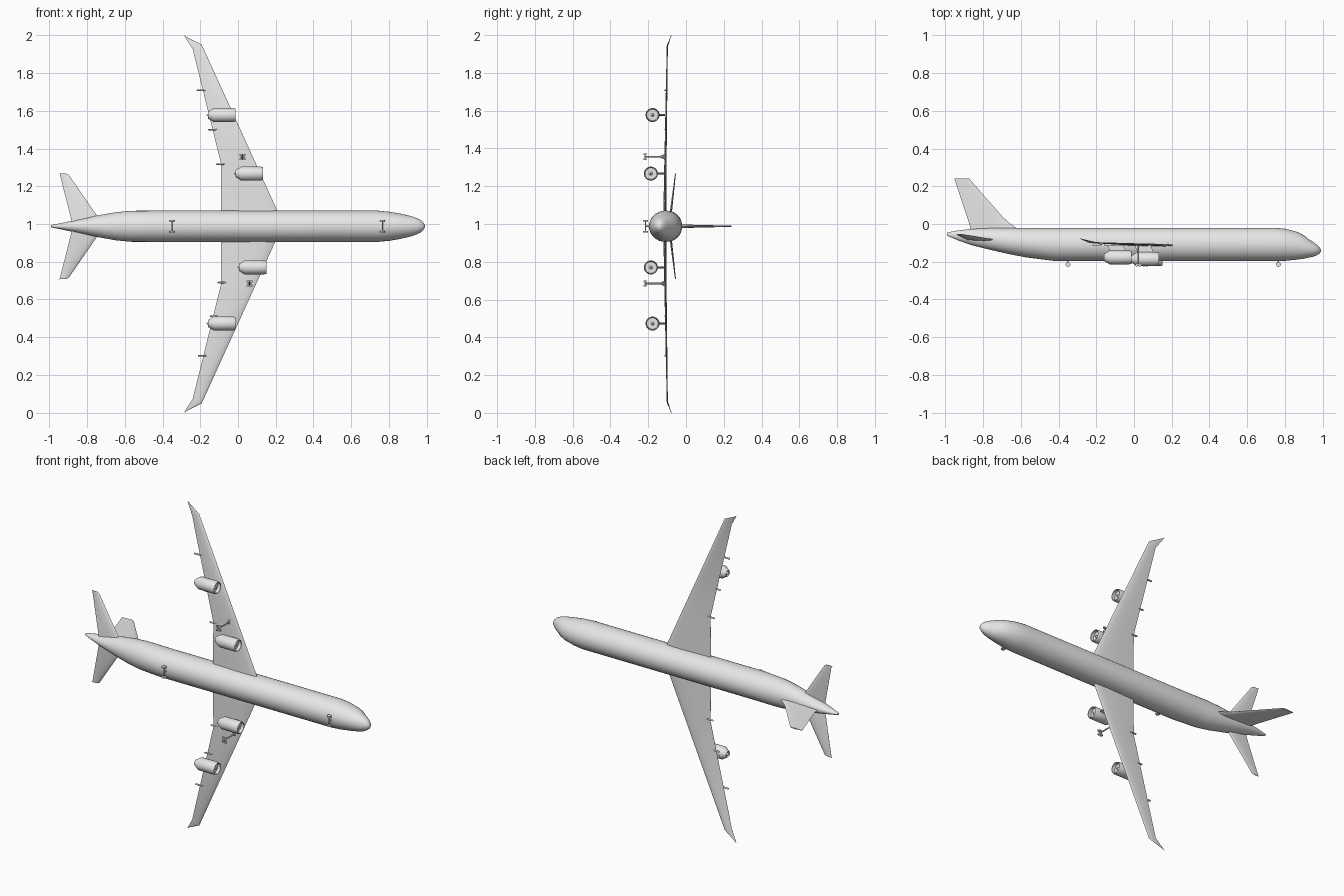
import bpy, bmesh, math
from mathutils import Vector

cube = bpy.data.objects.get("Cube")
if cube:
    bpy.data.objects.remove(cube, do_unlink=True)

GREY = (0.8, 0.8, 0.8, 1)
mat = bpy.data.materials.new("light_grey")
mat.use_nodes = True
mat.diffuse_color = GREY
mat.node_tree.nodes["Principled BSDF"].inputs["Base Color"].default_value = GREY

BODY_Z = 0.988   # fuselage axis
WING_Z = 1.0     # wing symmetry plane


def loft(name, rings, angle=35):
    """Skin a list of equal-length point rings and cap both ends."""
    bm = bmesh.new()
    loops = [[bm.verts.new(p) for p in ring] for ring in rings]
    n = len(loops[0])
    for a, b in zip(loops, loops[1:]):
        for i in range(n):
            j = (i + 1) % n
            bm.faces.new((a[i], a[j], b[j], b[i]))
    bm.faces.new(loops[0])
    bm.faces.new(loops[-1])
    bmesh.ops.recalc_face_normals(bm, faces=bm.faces)
    me = bpy.data.meshes.new(name)
    bm.to_mesh(me)
    bm.free()
    me.materials.append(mat)
    ob = bpy.data.objects.new(name, me)
    bpy.context.collection.objects.link(ob)
    bpy.ops.object.select_all(action='DESELECT')
    ob.select_set(True)
    bpy.context.view_layer.objects.active = ob
    bpy.ops.object.shade_smooth_by_angle(angle=math.radians(angle))
    return ob


def ellipse(x, y, z, ry, rz, n=32):
    return [(x, y + ry * math.cos(2 * math.pi * i / n),
             z + rz * math.sin(2 * math.pi * i / n)) for i in range(n)]


def rod(name, a, b, r, n=12):
    """Cylinder between two points."""
    a, b = Vector(a), Vector(b)
    q = (b - a).to_track_quat('Z', 'Y')
    ring = [q @ Vector((r * math.cos(2 * math.pi * i / n),
                        r * math.sin(2 * math.pi * i / n), 0)) for i in range(n)]
    return loft(name, [[p + v for v in ring] for p in (a, b)])


# Airfoil: (chord fraction, half-thickness fraction)
FOIL = [(0, 0), (.04, .5), (.15, .85), (.35, 1), (.65, .65), (1, .06),
        (1, -.06), (.65, -.65), (.35, -1), (.15, -.85), (.04, -.5)]


def surface(name, stations, up):
    """Lift surface from (leading point, trailing point, thickness) stations."""
    rings = []
    for le, te, t in stations:
        le, te = Vector(le), Vector(te)
        rings.append([le.lerp(te, c) + Vector(up) * (h * t / 2) for c, h in FOIL])
    return loft(name, rings, 40)


# Fuselage: x, top, bottom, half width
body = [(-.99, -.045, -.062, .006), (-.93, -.034, -.088, .018),
        (-.86, -.026, -.112, .033), (-.757, -.021, -.138, .055),
        (-.65, -.02, -.162, .074), (-.57, -.02, -.177, .082),
        (-.42, -.02, -.196, .083), (.74, -.02, -.196, .083),
        (.80, -.025, -.195, .077), (.86, -.040, -.189, .067),
        (.90, -.059, -.184, .058), (.925, -.080, -.178, .051),
        (.95, -.095, -.173, .042), (.97, -.110, -.165, .031),
        (.983, -.122, -.157, .019), (.99, -.135, -.147, .006)]
loft("fuselage", [ellipse(x, (t + b) / 2, BODY_Z, (t - b) / 2, w)
                  for x, t, b, w in body])

# Wings and tailplanes, mirrored across the body
for side, s in (("upper_side", 1), ("lower_side", -1)):
    def w(x, y, d):
        return (x, y, WING_Z + s * d)

    def h(x, y, d):
        return (x, y, BODY_Z + s * d)

    surface("wing_" + side, [
        (w(.24, -.113, 0), w(-.09, -.113, 0), .016),
        (w(.095, -.109, .32), w(-.09, -.109, .32), .012),
        (w(-.192, -.099, .95), w(-.24, -.099, .927), .006),
        (w(-.275, -.080, .992), w(-.287, -.078, 1.0), .003)], (0, 1, 0))
    surface("tailplane_" + side, [
        (h(-.70, -.086, 0), h(-.875, -.086, 0), .014),
        (h(-.75, -.082, .06), h(-.888, -.082, .055), .012),
        (h(-.896, -.057, .272), h(-.945, -.055, .278), .005),
        (h(-.910, -.056, .279), h(-.952, -.055, .281), .003)], (0, 1, 0))

# Vertical fin with swept dorsal fillet
surface("fin", [((le, y, BODY_Z), (te, y, BODY_Z), t) for le, te, y, t in
                [(-.60, -.86, -.05, .022), (-.63, -.868, -.016, .02),
                 (-.66, -.874, .005, .018), (-.695, -.884, .037, .016),
                 (-.873, -.952, .24, .006)]], (0, 0, 1))

# Engines with recessed fan, tapered nozzle and pylon
NACELLE = [(-.008, .001), (-.02, .009), (-.02, .030), (-.002, .031), (0, .034),
           (-.012, .037), (-.115, .037), (-.146, .018), (-.138, .014),
           (-.138, .009), (-.152, .003)]
ENGINES = {"upper_inner": (.132, -.186, 1.267), "upper_outer": (-.014, -.177, 1.577),
           "lower_inner": (.150, -.186, .77), "lower_outer": (-.014, -.177, .473)}
for pos, (x, y, z) in ENGINES.items():
    loft("engine_" + pos, [ellipse(x + dx, y, z, r, r, 24) for dx, r in NACELLE])
    loft("pylon_" + pos, [[(x + dx, py, z + dz) for dx, dz in
                           ((f, 0), (m, .005), (b, 0), (m, -.005))]
                          for py, f, m, b in ((y + .03, -.025, -.06, -.11),
                                              (-.11, -.045, -.08, -.13))])

# Flap fairings under the trailing edge
for i, (x, z) in enumerate([(-.2, 1.708), (-.138, 1.5), (-.096, 1.317),
                            (-.192, .302), (-.13, .511), (-.088, .69)]):
    loft("flap_fairing_%d" % (i + 1),
         [ellipse(x + dx, -.109, z, r, r * .8, 10) for dx, r in
          ((-.02, .003), (-.014, .006), (.012, .006), (.03, .002))])


def gear(name, x, z, top, y, half, r, offsets):
    """Strut, axles and a wheel pair per axle."""
    rod(name + "_strut", (x, top, z), (x, y, z), .004)
    if len(offsets) > 1:
        rod(name + "_bogie", (x + offsets[0], y, z), (x + offsets[-1], y, z), .003)
    for k, dx in enumerate(offsets):
        rod("%s_axle_%d" % (name, k), (x + dx, y, z - half), (x + dx, y, z + half), .003)
        for e in (-1, 1):
            c = z + e * half
            rod("%s_wheel_%d_%s" % (name, k, "upper" if e > 0 else "lower"),
                (x + dx, y, c - .004), (x + dx, y, c + .004), r, 16)


# Landing gear
gear("nose_gear", .765, BODY_Z, -.17, -.214, .028, .013, (0,))
gear("rear_body_gear", -.35, BODY_Z, -.17, -.214, .030, .013, (0,))
for nm, x, z in (("upper_main_gear", .023, 1.356), ("lower_main_gear", .061, .685)):
    gear(nm, x, z, -.11, -.218, .012, .008, (-.008, .008))
    for e in (-1, 1):
        rod(nm + "_brace_" + ("upper" if e > 0 else "lower"),
            (x, -.112, z + e * .012), (x, -.14, z), .003, 8)
